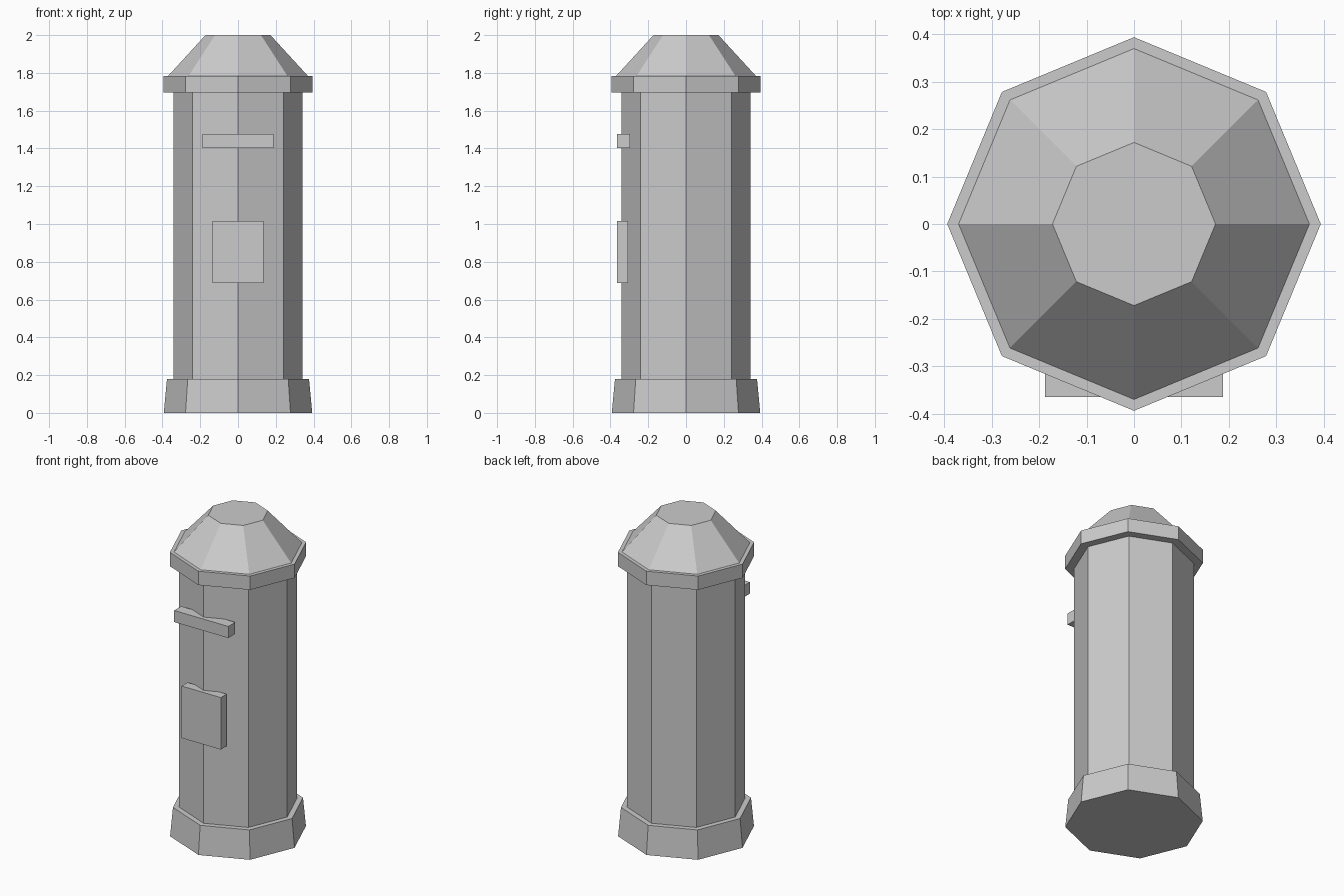
import bpy

if "Cube" in bpy.data.objects:
    bpy.data.objects.remove(bpy.data.objects["Cube"])


def octagon(name, r_bottom, r_top, z0, z1):
    """Eight-sided tapered section with corners on the x and y axes."""
    bpy.ops.mesh.primitive_cone_add(vertices=8, radius1=r_bottom, radius2=r_top,
                                    depth=z1 - z0, location=(0, 0, (z0 + z1) / 2))
    bpy.context.object.name = name


def front_box(name, width, y0, y1, z0, z1):
    """Box centred on x, spanning the given depth and height."""
    bpy.ops.mesh.primitive_cube_add(size=1, location=(0, (y0 + y1) / 2, (z0 + z1) / 2))
    ob = bpy.context.object
    ob.name = name
    ob.scale = (width, y1 - y0, z1 - z0)
    bpy.ops.object.transform_apply(location=False, rotation=False, scale=True)


# Pillar sections, bottom to top
octagon("base", 0.393, 0.376, 0.0, 0.18)
octagon("body", 0.342, 0.342, 0.18, 1.70)
octagon("collar", 0.394, 0.394, 1.697, 1.784)
octagon("cap", 0.37, 0.172, 1.784, 2.0)

# Front fittings
front_box("slot_hood", 0.376, -0.365, -0.296, 1.403, 1.476)
front_box("door_plate", 0.272, -0.365, -0.307, 0.688, 1.015)
